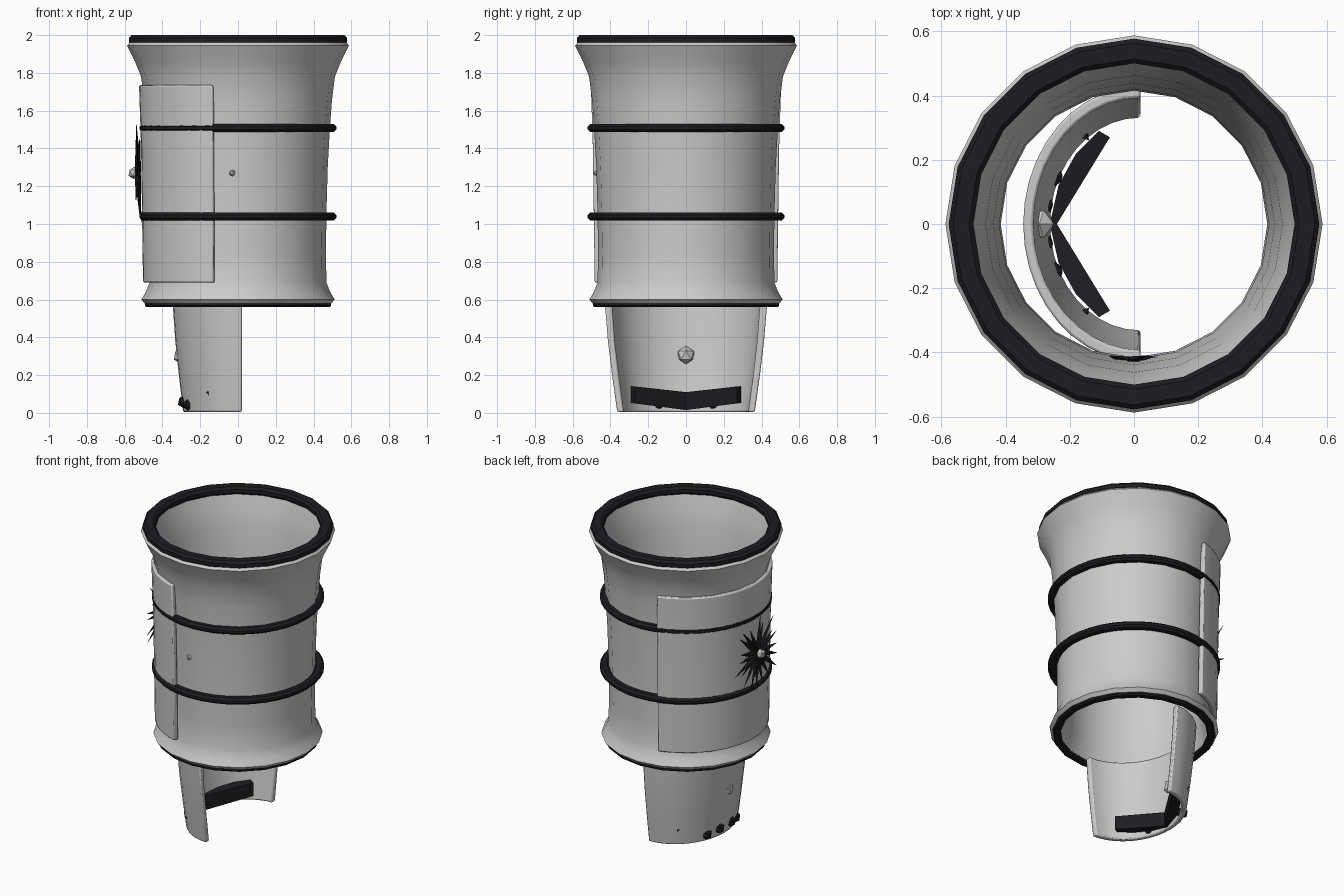
import bpy, bmesh, math, random
from mathutils import Vector

if "Cube" in bpy.data.objects:
    bpy.data.objects.remove(bpy.data.objects["Cube"])

random.seed(4)
black = bpy.data.materials.new("black_trim")
black.diffuse_color = (0.012, 0.012, 0.016, 1)
black.use_nodes = True
black.node_tree.nodes["Principled BSDF"].inputs["Base Color"].default_value = black.diffuse_color


def finish(name, bm, mat=None, smooth=35, bevel=0):
    bmesh.ops.recalc_face_normals(bm, faces=bm.faces[:])
    me = bpy.data.meshes.new(name)
    bm.to_mesh(me)
    bm.free()
    ob = bpy.data.objects.new(name, me)
    bpy.context.collection.objects.link(ob)
    if mat:
        me.materials.append(mat)
    if bevel:
        b = ob.modifiers.new("edge", 'BEVEL')
        b.width, b.segments, b.limit_method = bevel, 2, 'ANGLE'
        b.angle_limit = math.radians(50)
    if smooth:
        bpy.ops.object.select_all(action='DESELECT')
        ob.select_set(True)
        bpy.context.view_layer.objects.active = ob
        bpy.ops.object.shade_smooth_by_angle(angle=math.radians(smooth))
    return ob


def sweep(name, profile, mat=None, n=20, start=0, end=360, cx=0, sx=1, **kw):
    """Turn a closed (radius, z) profile round z, fully or over an arc."""
    bm = bmesh.new()
    full = end - start == 360
    rings = []
    for i in range(n if full else n + 1):
        a = math.radians(start + (end - start) * i / n)
        rings.append([bm.verts.new((cx + sx * r * math.cos(a), r * math.sin(a), z))
                      for r, z in profile])
    m = len(profile)
    for i in range(n):
        p, q = rings[i], rings[(i + 1) % len(rings)]
        for j in range(m):
            bm.faces.new((p[j], q[j], q[(j + 1) % m], p[(j + 1) % m]))
    if not full:
        bm.faces.new(rings[0])
        bm.faces.new(rings[-1])
    return finish(name, bm, mat, **kw)


def band_profile(r0, r1, z0, z1, c):
    return [(r0 + c, z0), (r1 - c, z0), (r1, z0 + c), (r1, z1 - c),
            (r1 - c, z1), (r0 + c, z1), (r0, z1 - c), (r0, z0 + c)]


def star(name, centre, out, radius, count=20):
    """Flat burst of pointed spikes facing along 'out'."""
    bm = bmesh.new()
    c, o = Vector(centre), Vector(out)
    side, up = o.cross(Vector((0, 0, 1))), Vector((0, 0, 1))
    for i in range(count):
        a = math.tau * (i + random.uniform(-.25, .25)) / count
        d = side * math.cos(a) + up * math.sin(a)
        t = o.cross(d)
        base = [bm.verts.new(c + d * .03 + v) for v in
                (t * .027, o * .016, t * -.027, o * -.016)]
        tip = bm.verts.new(c + d * radius * random.uniform(.6, 1) + o * random.uniform(-.02, .015))
        bm.faces.new(base)
        for k in range(4):
            bm.faces.new((base[k], base[(k + 1) % 4], tip))
    finish(name, bm, black, smooth=0)


def nub(name, loc, r, mat=None):
    bm = bmesh.new()
    bmesh.ops.create_icosphere(bm, subdivisions=1, radius=r)
    bmesh.ops.translate(bm, verts=bm.verts[:], vec=loc)
    finish(name, bm, mat, smooth=0)


# flared main sleeve: outer wall up, inner wall down
sweep("main_sleeve", [
    (.49, .575), (.512, .60), (.488, .64), (.468, .69), (.466, .85), (.468, 1.05), (.475, 1.3),
    (.486, 1.5), (.497, 1.65), (.513, 1.78), (.545, 1.86), (.587, 1.945), (.57, 1.965),
    (.52, 1.965), (.487, 1.86), (.462, 1.76), (.438, 1.5), (.42, 1.2), (.415, .9),
    (.42, .7), (.45, .575)])

# black rims and hoops
sweep("top_rim", band_profile(.50, .577, 1.948, 2.0, .014), black)
sweep("bottom_rim", band_profile(.445, .493, .56, .59, .008), black)
for name, z in (("upper_hoop", 1.508), ("lower_hoop", 1.04)):
    sweep(name, band_profile(.465, .521, z - .021, z + .021, .013), black, n=40)

# curved plate on the left side
sweep("side_plate", [(.47, .69), (.503, .69), (.508, 1.05), (.513, 1.4), (.524, 1.735), (.49, 1.735),
                     (.48, 1.3)],
      n=20, start=105, end=255, bevel=.008)

# half-round lower shell
sweep("lower_shell", [(.365, .005), (.392, .20), (.414, .38), (.43, .575), (.393, .575),
                      (.378, .38), (.357, .2), (.33, .005)],
      n=20, start=90, end=270, cx=.02, sx=.85, bevel=.008)

# spiked bursts with their centre studs
star("side_burst", (-.53, 0, 1.27), (-1, 0, 0), .29)
star("front_burst", (-.02, -.428, 1.27), (0, -1, 0), .2)
nub("side_stud", (-.55, 0, 1.27), .033)
nub("front_stud", (-.03, -.47, 1.27), .018)
nub("shell_stud", (-.295, 0, .305), .05)

# pair of black bars inside the foot of the shell
plan = [(-.24, 0), (-.075, .27), (-.11, .29), (-.18, .22), (-.235, .12), (-.262, 0)]
for name, s in (("back_bar", 1), ("front_bar", -1)):
    bm = bmesh.new()
    low = [bm.verts.new((x, s * y, .015 + .13 * y)) for x, y in plan]
    top = [bm.verts.new((x, s * y, .11 + .11 * y)) for x, y in plan]
    bm.faces.new(low)
    bm.faces.new(top)
    for i in range(6):
        j = (i + 1) % 6
        bm.faces.new((low[i], low[j], top[j], top[i]))
    finish(name, bm, black, smooth=0)

# black nubs and small points round the outside of the foot
for i, (x, y, z) in enumerate([(-.285, .06, .06), (-.285, -.06, .06),
                               (-.255, .15, .045), (-.255, -.15, .045)]):
    nub(f"foot_nub_{i + 1}", (x, y, z), .037, black)
for name, s in (("back_point", 1), ("front_point", -1)):
    bm = bmesh.new()
    v = [bm.verts.new(p) for p in ((-.185, s * .275, .10), (-.145, s * .30, .055),
                                   (-.16, s * .325, .115), (-.14, s * .26, .10))]
    for f in ((0, 1, 2), (0, 1, 3), (1, 2, 3), (0, 2, 3)):
        bm.faces.new([v[k] for k in f])
    finish(name, bm, black, smooth=0)
